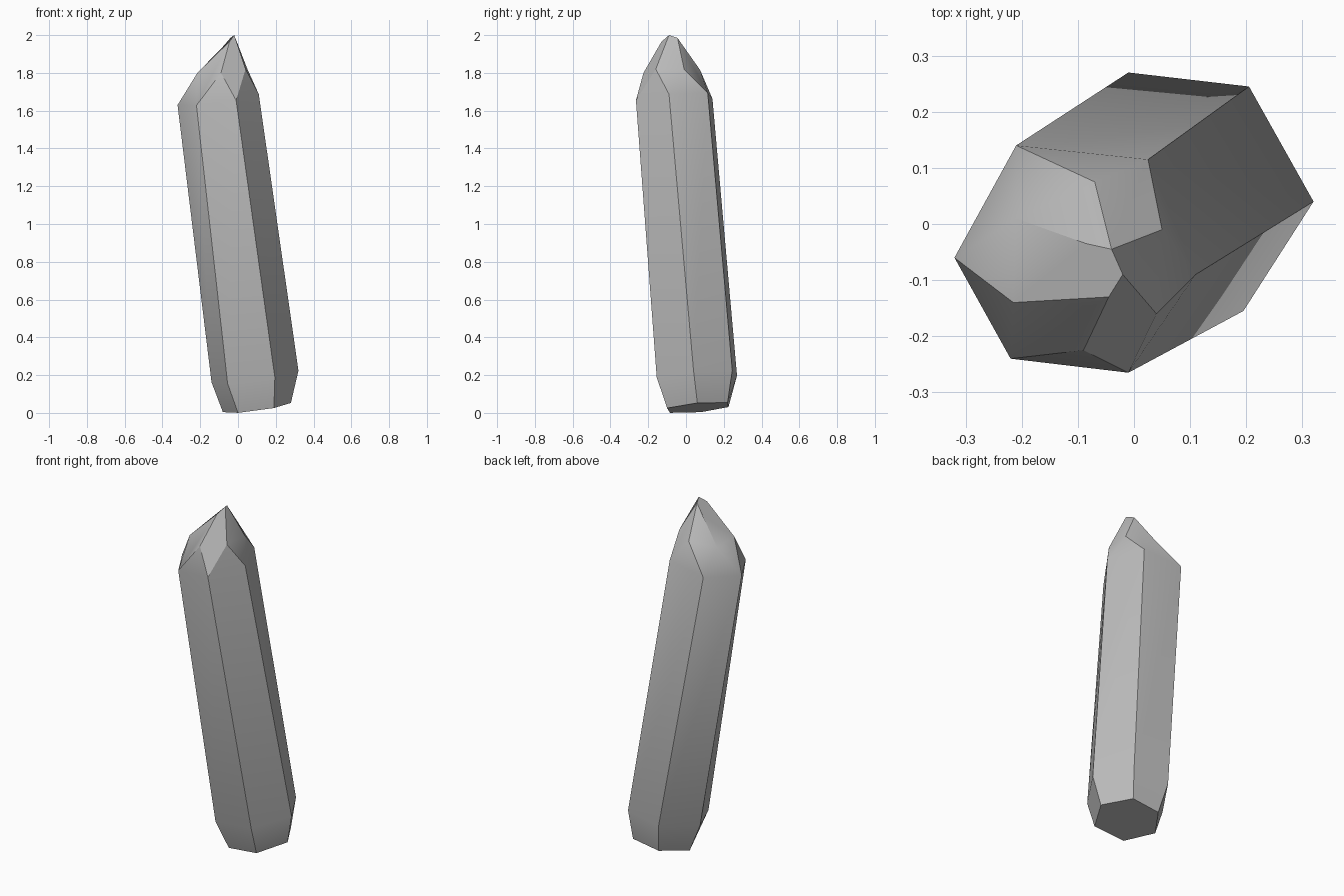
import bpy
import bmesh
import math

cube = bpy.data.objects.get("Cube")
if cube:
    bpy.data.objects.remove(cube, do_unlink=True)


def grey_stone():
    material = bpy.data.materials.new("grey_stone")
    colour = (0.5, 0.5, 0.5, 1)
    material.use_nodes = True
    material.diffuse_color = colour
    shader = material.node_tree.nodes["Principled BSDF"]
    shader.inputs["Base Color"].default_value = colour
    return material


def tilted_ring(bm, outline, height):
    """Add a ring lying square to the leaning axis of the crystal."""
    return [bm.verts.new((x, y, height + 0.14 * x + 0.09 * y)) for x, y in outline]


def bridge(bm, low, high):
    """Join two rings of equal length with side faces."""
    count = len(low)
    for i in range(count):
        j = (i + 1) % count
        bm.faces.new((low[i], low[j], high[j], high[i]))


bm = bmesh.new()

# Leaning six-sided shaft with a narrower foot
foot = tilted_ring(bm, [(-.08, .08), (0, -.085), (.19, -.1),
                        (.28, .06), (.19, .22), (.02, .225)], .008)
base = tilted_ring(bm, [(-.14, .07), (-.055, -.13), (.195, -.155),
                        (.32, .04), (.205, .245), (-.01, .27)], .175)
shoulder = tilted_ring(bm, [(-.32, -.06), (-.22, -.24), (-.01, -.265),
                            (.11, -.09), (.025, .115), (-.21, .14)], 1.68)
bm.faces.new(foot)
bridge(bm, foot, base)
bridge(bm, base, shoulder)

# Points between the shoulder corners, where the tip facets meet
notch = [bm.verts.new(p) for p in [(-.215, -.14, 1.8), (-.09, -.225, 1.8),
                                   (.04, -.16, 1.82), (.05, -.01, 1.82),
                                   (-.07, .075, 1.815), (-.21, .01, 1.79)]]

# Short irregular crest at the very top
front, peak, back, side = [bm.verts.new(p) for p in [
    (-.045, -.13, 1.965), (-.02, -.09, 2), (-.04, -.045, 1.985), (-.085, -.035, 1.925)]]
crest = [(front, peak, back, side), (front,), (peak, front),
         (back, peak), (back,), (side, back)]

# Tip: one triangle over each shaft side, one kite over each shaft corner
for i, corner in enumerate(shoulder):
    bm.faces.new((corner, shoulder[(i + 1) % len(shoulder)], notch[i]))
    bm.faces.new((corner, notch[i], *crest[i], notch[i - 1]))

bmesh.ops.recalc_face_normals(bm, faces=bm.faces)
mesh = bpy.data.meshes.new("crystal")
bm.to_mesh(mesh)
bm.free()
mesh.materials.append(grey_stone())

crystal = bpy.data.objects.new("crystal", mesh)
bpy.context.collection.objects.link(crystal)

# Soft shading across shallow facets, crisp long edges
bpy.ops.object.select_all(action="DESELECT")
crystal.select_set(True)
bpy.context.view_layer.objects.active = crystal
bpy.ops.object.shade_smooth_by_angle(angle=math.radians(30))
